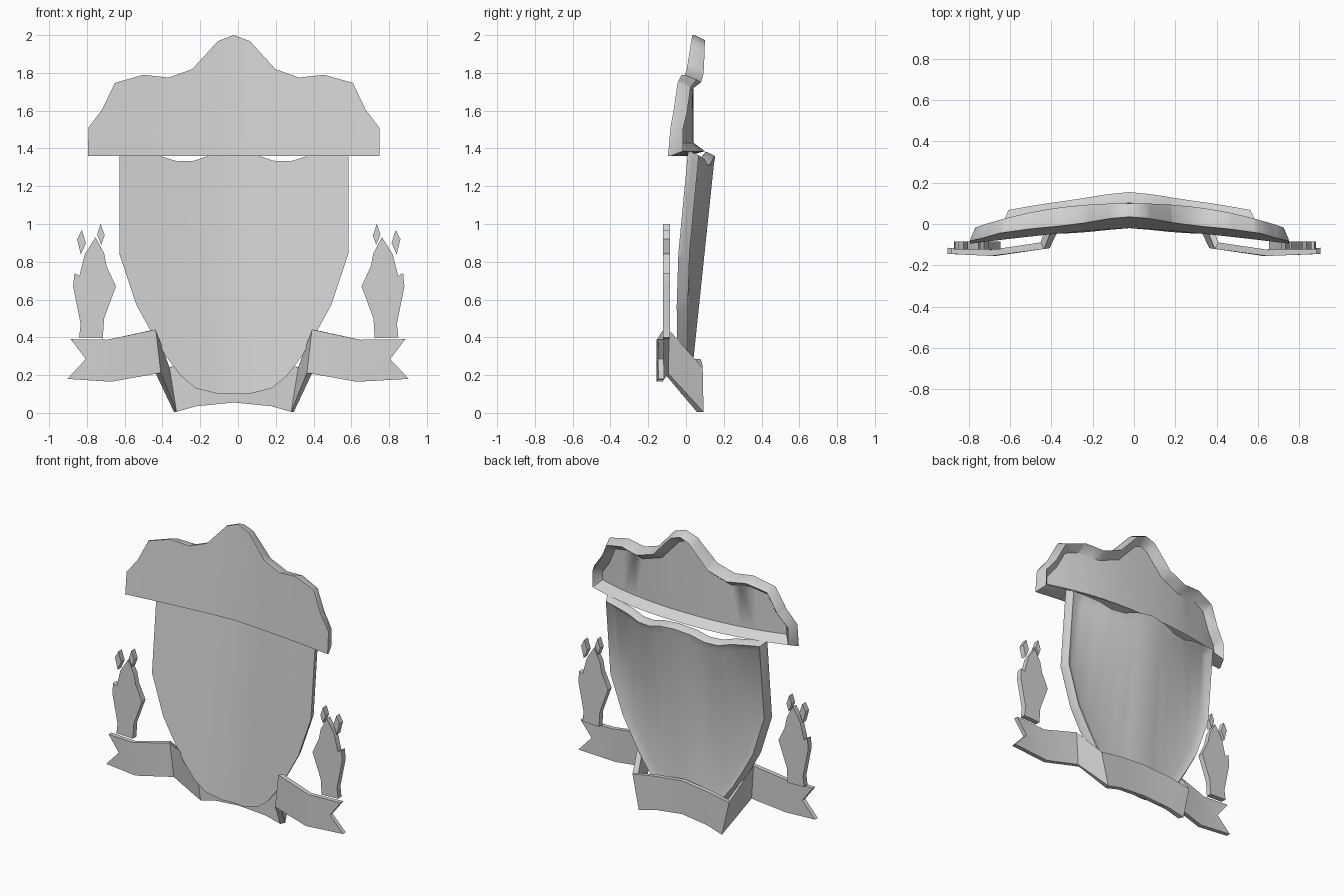
import bpy, bmesh, math

old = bpy.data.objects.get("Cube")
if old:
    bpy.data.objects.remove(old)

GREY = (0.65, 0.65, 0.65, 1)
mat = bpy.data.materials.new("plain grey")
mat.use_nodes = True
mat.diffuse_color = GREY
mat.node_tree.nodes["Principled BSDF"].inputs["Base Color"].default_value = GREY

CENTRE = -0.022  # the plaque parts sit slightly off the middle


def finish(name, bm, smooth=40):
    bmesh.ops.recalc_face_normals(bm, faces=bm.faces[:])
    mesh = bpy.data.meshes.new(name)
    bm.to_mesh(mesh)
    bm.free()
    mesh.materials.append(mat)
    obj = bpy.data.objects.new(name, mesh)
    bpy.context.collection.objects.link(obj)
    bpy.ops.object.select_all(action="DESELECT")
    obj.select_set(True)
    bpy.context.view_layer.objects.active = obj
    bpy.ops.object.shade_smooth_by_angle(angle=math.radians(smooth))


def slab(bm, outline, depth):
    """Flat outline in XZ, thickened towards +y; returns the back face."""
    front = bm.faces.new([bm.verts.new((x, 0, z)) for x, z in outline])
    geom = bmesh.ops.extrude_face_region(bm, geom=[front], use_keep_orig=True)["geom"]
    bmesh.ops.translate(bm, vec=(0, depth, 0),
                        verts=[g for g in geom if isinstance(g, bmesh.types.BMVert)])
    bmesh.ops.recalc_face_normals(bm, faces=bm.faces[:])
    return next(g for g in geom if isinstance(g, bmesh.types.BMFace)
                and all(abs(v.co.y - depth) < 1e-5 for v in g.verts))


def curved_shell(name, half, taper, lip, width, base_z, layers):
    """Symmetric shell, hollow at the back. The front, rim and floor layers are
    each (y at base, lean, sideways bow, bow power)."""
    bm = bmesh.new()
    outline = half + [(-x, z) for x, z in reversed(half) if x > 0]
    back = slab(bm, outline, 0.2)
    # y counts layers for now: front 0, rim 1, floor 2
    for thick, step in ((taper, 0.8), (lip, 1.0)):
        bmesh.ops.inset_individual(bm, faces=[back], thickness=thick, depth=step,
                                   use_even_offset=True)
    # cut vertical strips so the faces can bend
    for i in range(-7, 8):
        bmesh.ops.bisect_plane(bm, geom=bm.verts[:] + bm.edges[:] + bm.faces[:],
                               plane_co=(i * 0.1, 0, 0), plane_no=(1, 0, 0), dist=1e-5)
    for v in bm.verts:
        y = [start + lean * (v.co.z - base_z) - bow * (abs(v.co.x) / width) ** power
             for start, lean, bow, power in layers]
        i = 0 if v.co.y < 1 else 1
        t = v.co.y - i
        v.co.y = y[i] * (1 - t) + y[i + 1] * t
        v.co.x += CENTRE
    bmesh.ops.triangulate(bm, faces=[f for f in bm.faces if len(f.verts) > 4])
    finish(name, bm, 50)


# Shield body
shield = [(0, 1.38), (0.12, 1.365), (0.21, 1.335), (0.3, 1.332), (0.39, 1.36),
          (0.5, 1.375), (0.606, 1.385), (0.606, 0.843), (0.515, 0.57), (0.438, 0.43),
          (0.36, 0.3), (0.28, 0.195), (0.2, 0.13), (0.08, 0.1), (0, 0.1)]
curved_shell("shield", shield, 0.02, 0.045, 0.6, 0.1,
             [(-0.02, 0.095, 0.09, 1.3), (0.035, 0.095, 0.09, 1.3), (0.02, 0.105, 0.12, 1.3)])

# Crest above the shield
crest = [(0, 2.0), (0.085, 1.968), (0.22, 1.82), (0.345, 1.775), (0.478, 1.79),
         (0.63, 1.747), (0.698, 1.605), (0.77, 1.51), (0.772, 1.36)]
curved_shell("crest", crest, 0.025, 0.045, 0.77, 1.36,
             [(-0.02, 0.085, 0.075, 1.3), (0.1, 0, 0.125, 2.2), (0.04, 0, 0.125, 2.2)])

# Folded ribbon: top x, bottom x, y, top z, bottom z along one half
path = [(0, 0, 0.06, 0.285, 0.055), (0.21, 0.2, 0.07, 0.265, 0.035),
        (0.355, 0.31, 0.075, 0.24, 0.005), (0.422, 0.4, -0.105, 0.44, 0.21),
        (0.67, 0.65, -0.14, 0.387, 0.165), (0.885, 0.903, -0.13, 0.39, 0.18)]
bm = bmesh.new()
for side in (1, -1):
    rows = []
    for high, low, y, top, bottom in path:
        shift = 0 if high > 0.8 else CENTRE
        rows.append((bm.verts.new((side * high + shift, y, top)),
                     bm.verts.new((side * low + shift, y, bottom))))
    notch = bm.verts.new((side * 0.805, -0.134, 0.285))
    for a, b in zip(rows, rows[1:]):
        tail = [notch] if b is rows[-1] else []
        face = [a[0], a[1], b[1]] + tail + [b[0]]
        bm.faces.new(face if side > 0 else face[::-1])
bmesh.ops.remove_doubles(bm, verts=bm.verts[:], dist=1e-4)
# thicken evenly to both sides of the path
bm.normal_update()
shifts = {v.co.to_tuple(4): v.normal * v.calc_shell_factor() * 0.015 for v in bm.verts}
first = bm.verts[:]
extruded = bmesh.ops.extrude_face_region(bm, geom=bm.faces[:], use_keep_orig=True)["geom"]
for verts, sign in ((first, -1), ([g for g in extruded if isinstance(g, bmesh.types.BMVert)], 1)):
    for v in verts:
        v.co += shifts[v.co.to_tuple(4)] * sign
finish("ribbon", bm, 25)

# Side leaves with two loose buds each
leaf = [(0.845, 0.4), (0.837, 0.47), (0.877, 0.67), (0.87, 0.74), (0.844, 0.725),
        (0.815, 0.84), (0.758, 0.93), (0.713, 0.845), (0.699, 0.775), (0.65, 0.67),
        (0.713, 0.5), (0.72, 0.395)]
outer_bud = [(0.831, 0.967), (0.856, 0.92), (0.836, 0.84), (0.809, 0.9)]
inner_bud = [(0.731, 1.0), (0.75, 0.945), (0.728, 0.89), (0.71, 0.94)]
for side, label in ((1, "left"), (-1, "right")):
    for part, outline in (("leaf", leaf), ("outer_bud", outer_bud), ("inner_bud", inner_bud)):
        bm = bmesh.new()
        slab(bm, [(side * x + 0.004, z) for x, z in outline], 0.038)
        bmesh.ops.translate(bm, vec=(0, -0.123, 0), verts=bm.verts[:])
        finish(f"{label}_{part}", bm, 20)
